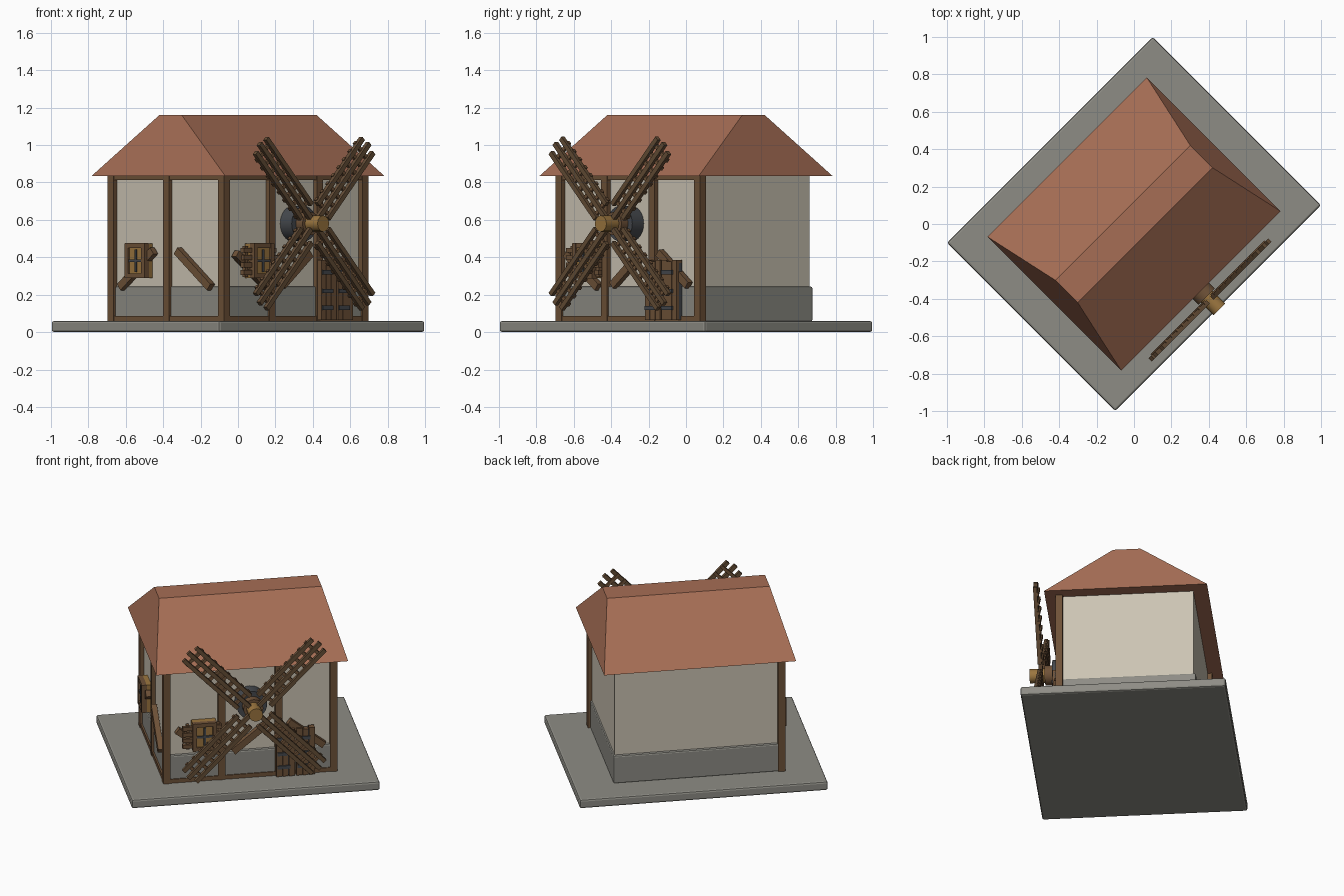
import bpy, bmesh, math
from mathutils import Matrix, Vector

if "Cube" in bpy.data.objects:
    bpy.data.objects.remove(bpy.data.objects["Cube"])


def material(name, rgb):
    m = bpy.data.materials.new(name)
    m.diffuse_color = (*rgb, 1)
    m.use_nodes = True
    m.node_tree.nodes["Principled BSDF"].inputs["Base Color"].default_value = m.diffuse_color
    return m


STONE = material("grey stone", (0.27, 0.265, 0.235))
WALL = material("beige plaster", (0.60, 0.55, 0.45))
ROOF = material("clay roof", (0.38, 0.155, 0.09))
WOOD = material("brown timber", (0.16, 0.085, 0.04))
DARK = material("dark sail wood", (0.13, 0.075, 0.037))
OCHRE = material("ochre wood", (0.33, 0.18, 0.05))
IRON = material("dark iron", (0.06, 0.066, 0.075))

TURN = Matrix.Rotation(math.radians(45), 4, 'Z')   # the whole model stands diagonally
FRONT = Matrix.Identity(4)
LEFT = Matrix.Rotation(math.radians(-90), 4, 'Z')  # moves facade parts to the left end


def finish(name, bm, mat, matrix, bevel=0):
    bmesh.ops.transform(bm, matrix=TURN @ matrix, verts=bm.verts)
    bmesh.ops.recalc_face_normals(bm, faces=bm.faces)
    me = bpy.data.meshes.new(name)
    bm.to_mesh(me)
    bm.free()
    me.materials.append(mat)
    ob = bpy.data.objects.new(name, me)
    bpy.context.collection.objects.link(ob)
    if bevel:
        mod = ob.modifiers.new("edge", 'BEVEL')
        mod.width, mod.segments = bevel, 2
    return ob


def block(name, mat, lo, hi, side=FRONT, bevel=0):
    lo, hi = Vector(lo), Vector(hi)
    bm = bmesh.new()
    bmesh.ops.create_cube(bm, size=1)
    bmesh.ops.scale(bm, vec=hi - lo, verts=bm.verts)
    return finish(name, bm, mat, side @ Matrix.Translation((lo + hi) / 2), bevel)


def plank(name, mat, a, b, width, depth, out, side=FRONT):
    """Board from a to b (along, height) whose centre is 'out' from the model axis."""
    a, b = Vector(a), Vector(b)
    d, mid = b - a, (a + b) / 2
    bm = bmesh.new()
    bmesh.ops.create_cube(bm, size=1)
    bmesh.ops.scale(bm, vec=(d.length, depth, width), verts=bm.verts)
    m = Matrix.Translation((mid.x, -out, mid.y)) @ Matrix.Rotation(-math.atan2(d.y, d.x), 4, 'Y')
    return finish(name, bm, mat, side @ m)


def axle(name, mat, radius, near, far, sides=24):
    bm = bmesh.new()
    bmesh.ops.create_cone(bm, cap_ends=True, segments=sides, radius1=radius,
                          radius2=radius, depth=far - near)
    m = Matrix.Translation((0, -(near + far) / 2, 0.58)) @ Matrix.Rotation(math.pi / 2, 4, 'X')
    ob = finish(name, bm, mat, m)
    for p in ob.data.polygons:
        p.use_smooth = len(p.vertices) == 4


# Ground slab, stone plinth and plaster walls
block("ground_slab", STONE, (-0.778, -0.636, 0), (0.778, 0.636, 0.06), bevel=0.012)
block("plinth", STONE, (-0.53, -0.43, 0.055), (0.53, 0.43, 0.245), bevel=0.01)
block("walls", WALL, (-0.52, -0.413, 0.06), (0.52, 0.413, 0.84))

# Hipped roof with a flat top
bm = bmesh.new()
rings = [[bm.verts.new((sx * x, sy * y, z)) for sx, sy in ((-1, -1), (1, -1), (1, 1), (-1, 1))]
         for x, y, z in ((0.602, 0.505, 0.835), (0.51, 0.085, 1.16))]
for i in range(4):
    j = (i + 1) % 4
    bm.faces.new((rings[0][i], rings[0][j], rings[1][j], rings[1][i]))
bm.faces.new(rings[0])
bm.faces.new(rings[1])
finish("roof", bm, ROOF, FRONT)

# Timber frame on the front and the left end
for side, half, out, posts in ((FRONT, 0.545, 0.44, (-0.5225, -0.18, 0.18, 0.5225)),
                               (LEFT, 0.44, 0.545, (-0.4175, 0, 0.4175))):
    for s in posts:
        block("post", WOOD, (s - 0.0225, -out, 0.06), (s + 0.0225, -out + 0.045, 0.835), side)
    for z0, z1 in ((0.06, 0.087), (0.812, 0.835)):
        block("beam", WOOD, (-half + 0.02, -out + 0.004, z0), (half - 0.02, -out + 0.04, z1), side)

# Diagonal braces
for side, out, a, b in ((LEFT, 0.545, (-0.34, 0.24), (-0.09, 0.435)),
                        (LEFT, 0.545, (0.09, 0.435), (0.34, 0.24)),
                        (FRONT, 0.44, (-0.46, 0.42), (-0.22, 0.24)),
                        (FRONT, 0.44, (-0.11, 0.25), (0.1, 0.42)),
                        (FRONT, 0.44, (0.24, 0.425), (0.46, 0.25))):
    plank("brace", WOOD, a, b, 0.042, 0.035, out, side)


def window(side, s, out):
    z, w, h = 0.382, 0.075, 0.093
    block("window_panel", OCHRE, (s - w, -out - 0.02, z - h), (s + w, -out + 0.04, z + h), side)
    for k in (-1, 1):
        x, zz = s + k * (w - 0.012), z + k * (h - 0.012)
        block("window_jamb", WOOD, (x - 0.013, -out - 0.032, z - h), (x + 0.013, -out, z + h), side)
        block("window_rail", WOOD, (s - w, -out - 0.03, zz - 0.013), (s + w, -out, zz + 0.013), side)
    block("window_bar_upright", IRON, (s - 0.007, -out - 0.027, z - 0.06), (s + 0.007, -out, z + 0.06), side)
    block("window_bar_level", IRON, (s - 0.05, -out - 0.027, z - 0.007), (s + 0.05, -out, z + 0.007), side)


window(LEFT, -0.2, 0.55)
window(FRONT, -0.293, 0.46)

# Slatted shutters beside the front window
for x0, x1 in ((-0.43, -0.365), (-0.222, -0.185)):
    for i in range(4):
        z = 0.305 + i * 0.04
        block("shutter_slat", WOOD, (x0, -0.475, z), (x1, -0.45, z + 0.026))
    block("shutter_stile", WOOD, ((x0 + x1) / 2 - 0.01, -0.465, 0.295), ((x0 + x1) / 2 + 0.01, -0.44, 0.46))

# Double door made of boards with iron straps
for x0 in (0.16, 0.285):
    for i in range(3):
        x = x0 + i * 0.039
        block("door_board", WOOD, (x, -0.47, 0.066), (x + 0.036, -0.43, 0.385 - 0.008 * (i % 2)))
    block("door_core", IRON, (x0, -0.46, 0.07), (x0 + 0.114, -0.43, 0.37))
    for z in (0.13, 0.22, 0.32):
        block("door_strap", IRON, (x0 + 0.004, -0.478, z - 0.011), (x0 + 0.085, -0.468, z + 0.011))

# Bearing, shaft and hub
axle("bearing", IRON, 0.094, 0.40, 0.50, 32)
axle("shaft", WOOD, 0.062, 0.49, 0.55)
axle("hub", OCHRE, 0.044, 0.54, 0.645, 12)

# Four lattice sails
for k in range(4):
    angle = math.radians(46 if k % 2 == 0 else 134) + (math.pi if k > 1 else 0)
    along = Vector((math.cos(angle), math.sin(angle)))
    across = Vector((-along.y, along.x))
    centre = Vector((0, 0.58))
    for off, start, end in ((-0.055, 0.09, 0.58), (0, 0.0, 0.595), (0.055, 0.09, 0.58)):
        plank("sail_rail", DARK, centre + along * start + across * off,
              centre + along * end + across * off, 0.026, 0.024, 0.575)
    for i in range(8):
        p = centre + along * (0.115 + i * 0.06)
        plank("sail_rung", WOOD, p - across * 0.072, p + across * 0.072, 0.02, 0.018, 0.563)
